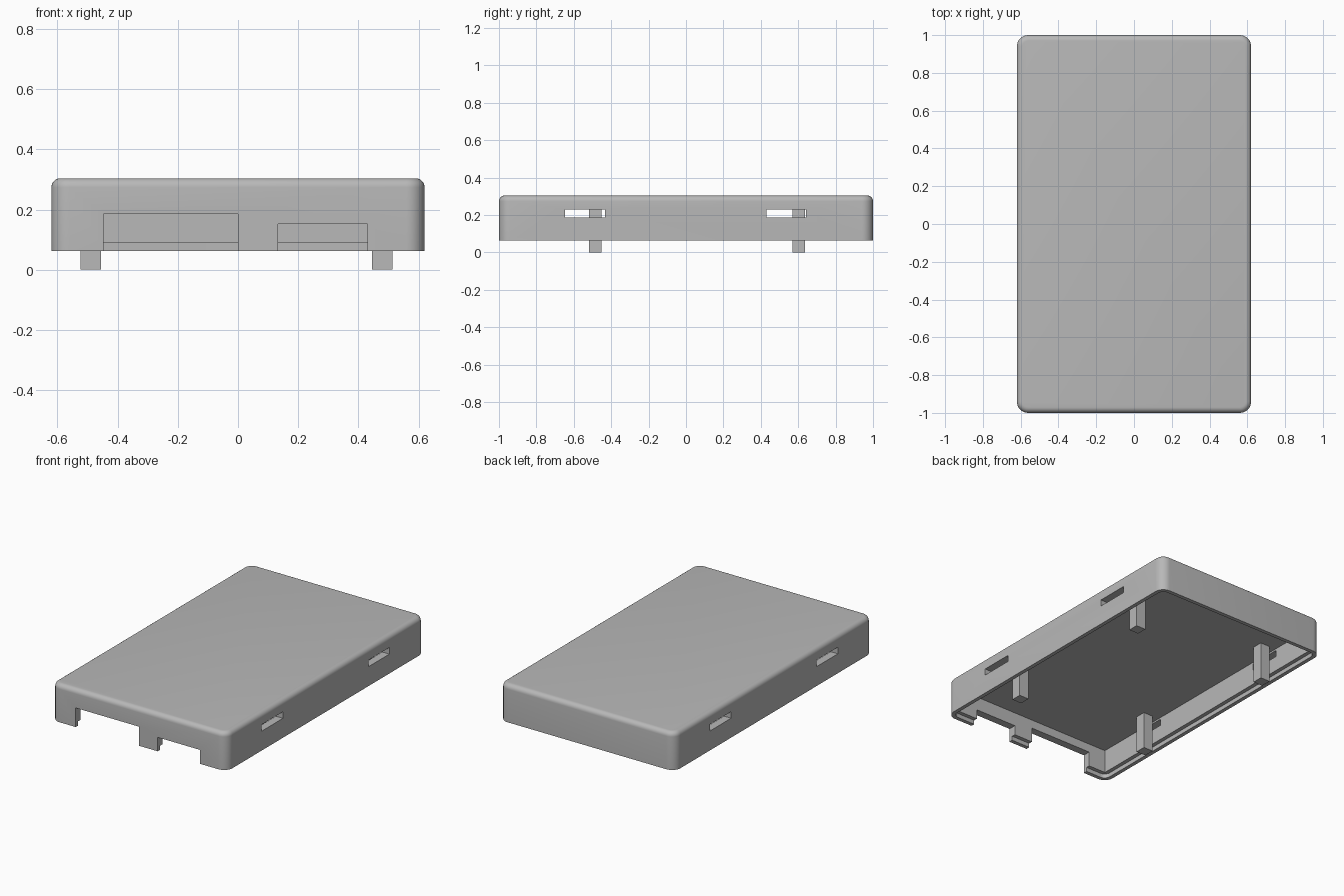
import bpy
import bmesh
from mathutils import Vector

default = bpy.data.objects.get("Cube")
if default:
    bpy.data.objects.remove(default, do_unlink=True)

grey = bpy.data.materials.new("plain_grey")
grey.use_nodes = True
colour = (0.48, 0.48, 0.48, 1)
grey.diffuse_color = colour
grey.node_tree.nodes["Principled BSDF"].inputs["Base Color"].default_value = colour

HALF_X, HALF_Y = 0.62, 1.0
RIM_Z, TOP_Z, CEILING_Z, STEP_Z = 0.063, 0.304, 0.24, 0.09
WALL, LIP = 0.05, 0.025


def box(name, x, y, z, corner=0, top_round=0):
    """Box from x, y and z ranges, with optional rounded corners and top rim."""
    bm = bmesh.new()
    bmesh.ops.create_cube(bm, size=1)
    for v in bm.verts:
        v.co = Vector([r[0] if c < 0 else r[1] for c, r in zip(v.co, (x, y, z))])
    if corner:
        upright = [e for e in bm.edges if abs(e.verts[0].co.z - e.verts[1].co.z) > 1e-4]
        bmesh.ops.bevel(bm, geom=upright, offset=corner, segments=8,
                        profile=0.5, affect='EDGES')
    if top_round:
        rim = [e for e in bm.edges if all(abs(v.co.z - z[1]) < 1e-4 for v in e.verts)]
        bmesh.ops.bevel(bm, geom=rim, offset=top_round, segments=6,
                        profile=0.5, affect='EDGES')
    bmesh.ops.recalc_face_normals(bm, faces=bm.faces)
    mesh = bpy.data.meshes.new(name)
    bm.to_mesh(mesh)
    bm.free()
    mesh.materials.append(grey)
    obj = bpy.data.objects.new(name, mesh)
    bpy.context.collection.objects.link(obj)
    return obj


def activate(obj):
    bpy.ops.object.select_all(action='DESELECT')
    obj.select_set(True)
    bpy.context.view_layer.objects.active = obj


def cut(target, cutter):
    mod = target.modifiers.new("cut", 'BOOLEAN')
    mod.operation = 'DIFFERENCE'
    mod.solver = 'EXACT'
    mod.object = cutter
    activate(target)
    bpy.ops.object.modifier_apply(modifier=mod.name)
    bpy.data.objects.remove(cutter, do_unlink=True)


def span(half):
    return (-half, half)


# Rounded lid shell
shell = box("lid_shell", span(HALF_X), span(HALF_Y), (RIM_Z, TOP_Z), 0.06, 0.03)

# Hollow interior and the stepped lip around its opening
cut(shell, box("cavity", span(HALF_X - WALL), span(HALF_Y - WALL), (-0.1, CEILING_Z)))
cut(shell, box("lip_step", span(HALF_X - LIP), span(HALF_Y - LIP), (-0.1, STEP_Z), 0.04))

# Two port openings in the front wall
for x, top in (((-0.447, 0), 0.185), ((0.133, 0.43), 0.152)):
    cut(shell, box("port", x, (-1.1, -0.9), (-0.1, top)))

# Narrow slots through both side walls
for y in ((-0.647, -0.432), (0.43, 0.642)):
    cut(shell, box("slot", span(0.8), y, (0.187, 0.229)))

activate(shell)
bpy.ops.object.shade_smooth_by_angle(angle=0.6)

# Four square posts hanging from the ceiling
for side, x in (("right", -0.49), ("left", 0.48)):
    for end, y in (("front", -0.485), ("back", 0.603)):
        box(f"{end}_{side}_post", (x - 0.034, x + 0.034),
            (y - 0.034, y + 0.034), (0, CEILING_Z + 0.01))
